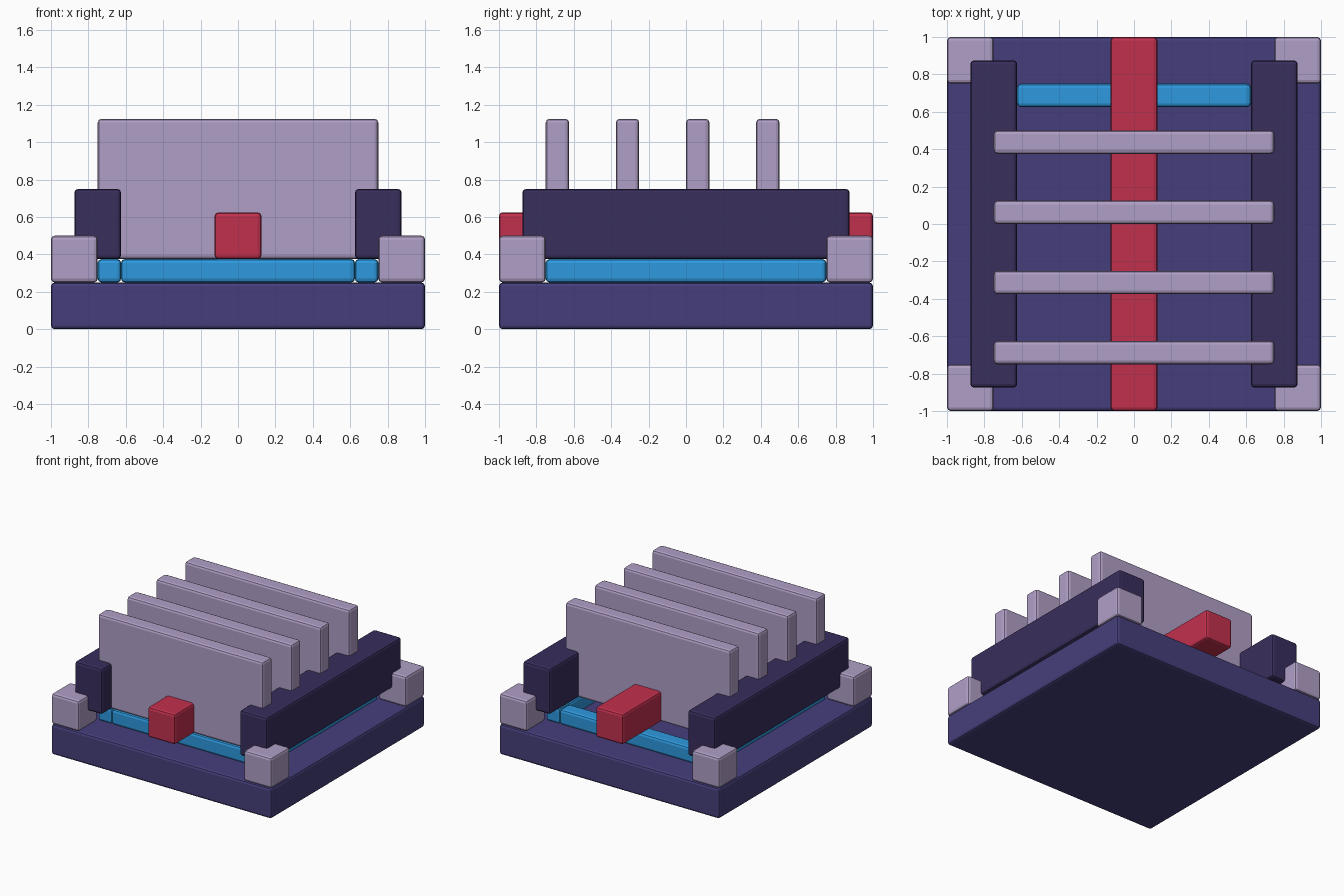
import bpy

if "Cube" in bpy.data.objects:
    bpy.data.objects.remove(bpy.data.objects["Cube"])


def material(name, hex_code):
    # sRGB hex to linear colour
    rgb = [int(hex_code[i:i + 2], 16) / 255 for i in (0, 2, 4)]
    lin = [((c + 0.055) / 1.055) ** 2.4 if c > 0.04 else c / 12.92 for c in rgb]
    mat = bpy.data.materials.new(name)
    mat.diffuse_color = (*lin, 1)
    mat.use_nodes = True
    mat.node_tree.nodes["Principled BSDF"].inputs["Base Color"].default_value = mat.diffuse_color
    return mat


INDIGO = material("indigo", "453F7B")
DARK = material("dark_violet", "382E5C")
LILAC = material("lilac", "B09FC6")
RED = material("red", "C2304E")
BLUE = material("blue", "2E9AE0")


def box(name, x, y, z, mat, bevel=0.02):
    # Bevelled block given its extent on each axis
    bpy.ops.mesh.primitive_cube_add(size=1)
    ob = bpy.context.object
    ob.name = name
    ob.location = [(a + b) / 2 for a, b in (x, y, z)]
    ob.scale = [b - a for a, b in (x, y, z)]
    bpy.ops.object.transform_apply(location=False, rotation=False, scale=True)
    mod = ob.modifiers.new("bevel", 'BEVEL')
    mod.width = bevel
    mod.segments = 2
    ob.data.materials.append(mat)
    return ob


def span(side, a, b):
    return tuple(sorted((side * a, side * b)))


# Base slab
box("base", (-1, 1), (-1, 1), (0, 0.25), INDIGO)

# Central beam
box("centre_beam", (-0.125, 0.125), (-1, 1), (0.375, 0.625), RED)

for s, label in ((-1, "left"), (1, "right")):
    # Side rails and the blue strips beneath them
    box(f"{label}_rail", span(s, 0.625, 0.875), (-0.875, 0.875), (0.375, 0.75), DARK)
    box(f"{label}_strip", span(s, 0.625, 0.75), (-0.75, 0.75), (0.25, 0.375), BLUE)
    # Corner blocks
    for t, end in ((-1, "front"), (1, "back")):
        box(f"{end}_{label}_corner", span(s, 0.75, 1), span(t, 0.75, 1), (0.25, 0.5), LILAC)

# Blue cross strips at front and back
for t, end in ((-1, "front"), (1, "back")):
    box(f"{end}_strip", (-0.625, 0.625), span(t, 0.625, 0.75), (0.25, 0.375), BLUE)

# Upright fins
for i in range(4):
    y = -0.75 + 0.375 * i
    box(f"fin_{i + 1}", (-0.75, 0.75), (y, y + 0.125), (0.375, 1.125), LILAC)
